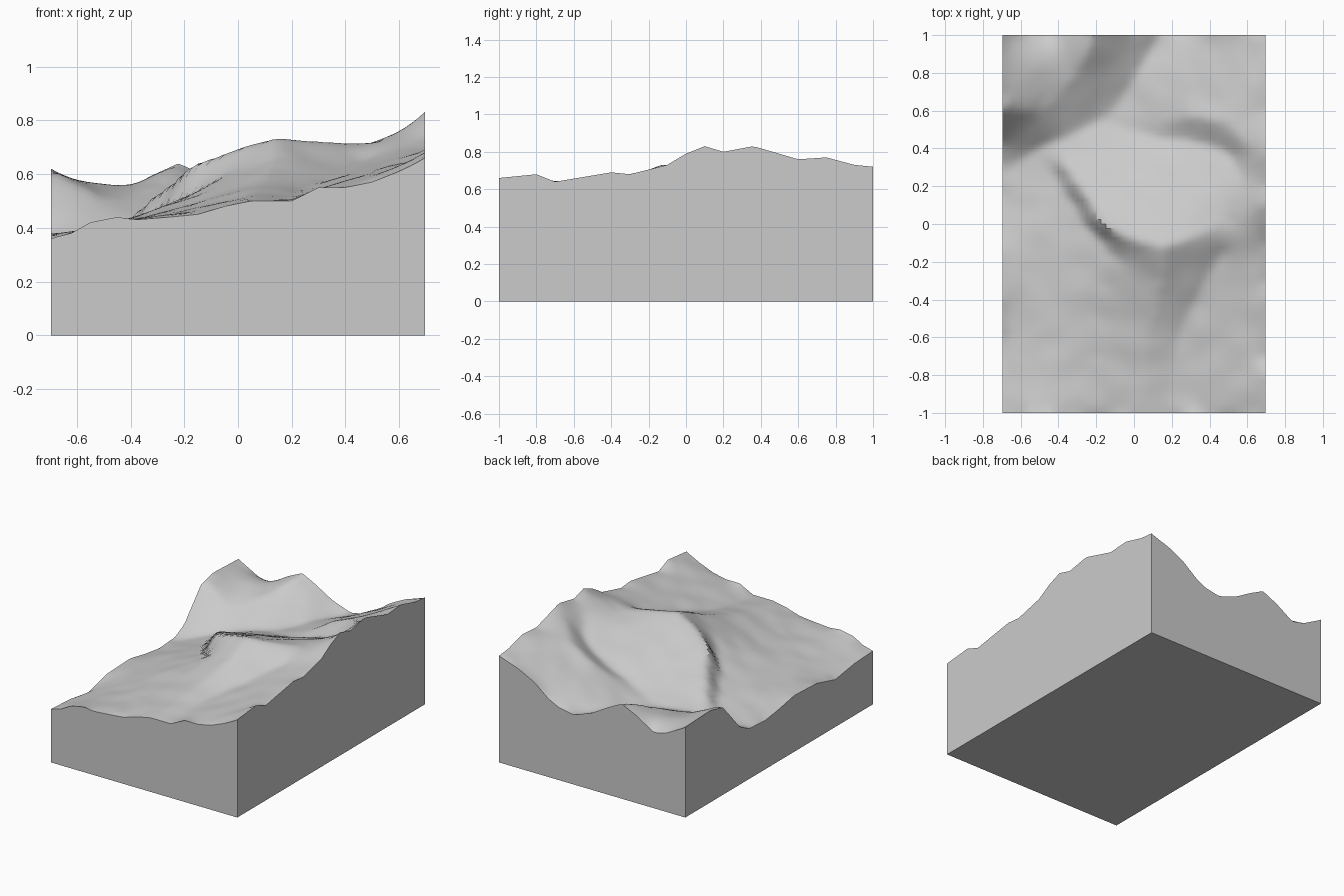
import bpy
import bmesh
from mathutils import Vector, noise

cube = bpy.data.objects.get("Cube")
if cube:
    bpy.data.objects.remove(cube)

HALF_X, HALF_Y = 0.695, 1.0
COLUMNS, ROWS = 56, 80

# Border outlines: (position along the side, height), in hundredths
front_edge = [(-70, 36), (-62, 38), (-55, 42), (-45, 44), (-38, 43), (-25, 44), (-15, 45),
              (-5, 48), (5, 50), (20, 50), (30, 55), (40, 55), (50, 57), (60, 61), (70, 66)]
back_edge = [(-70, 61), (-55, 53), (-46, 51), (-33, 59), (-22, 64), (-12, 59), (0, 52),
             (14, 47), (25, 49), (33, 53), (43, 61), (55, 67), (70, 72)]
left_edge = [(-100, 36), (-80, 35), (-60, 32), (-40, 37), (-16, 38), (0, 35), (15, 33),
             (32, 34), (42, 39), (50, 48), (60, 59), (73, 62), (100, 61)]
right_edge = [(-100, 66), (-80, 68), (-70, 64), (-40, 69), (-30, 68), (-10, 73), (0, 79),
              (10, 83), (20, 80), (36, 83), (60, 76), (75, 77), (90, 73), (100, 72)]

# Crest and stream lines: (x, y, height), in hundredths
main_ridge = [(69, 10, 82), (50, 2, 71), (32, -7, 72), (15, -12, 74), (0, -8, 70),
              (-15, -2, 65), (-30, 21, 53), (-38, 33, 46)]
north_ridge = [(-22, 99, 64), (-28, 85, 59), (-42, 68, 52), (-50, 62, 51), (-60, 60, 55), (-68, 64, 60)]
east_spur = [(69, 36, 82), (60, 44, 75), (48, 54, 70), (36, 57, 65), (20, 55, 56)]
south_spur = [(15, -12, 74), (14, -30, 66), (12, -45, 60), (6, -65, 54), (3, -99, 50)]
west_spur = [(-15, -28, 53), (-18, -45, 50), (-20, -70, 46)]
main_valley = [(14, 99, 47), (0, 75, 46), (-12, 58, 44), (-35, 46, 42), (-50, 40, 37), (-68, 28, 33)]
east_gully = [(58, 24, 73), (50, 38, 64), (35, 43, 58), (12, 46, 50), (-12, 54, 44)]
south_gully = [(48, -14, 66), (38, -30, 61), (28, -50, 56), (22, -65, 53), (20, -99, 50)]
west_gully = [(-8, -20, 57), (-25, 0, 48), (-38, 20, 42), (-50, 36, 37)]
west_bench = [(-50, -5, 41), (-50, -50, 40), (-45, -80, 42)]
features = [main_ridge, north_ridge, east_spur, south_spur, west_spur, main_valley,
            east_gully, south_gully, west_gully, west_bench]


def outline_height(outline, position):
    """Linear height along a border outline."""
    position *= 100
    for (a, low), (b, high) in zip(outline, outline[1:]):
        if position <= b:
            factor = max(0.0, (position - a) / (b - a))
            return (low + (high - low) * factor) / 100
    return outline[-1][1] / 100


def grid_x(i):
    return HALF_X * (2 * i / COLUMNS - 1)


def grid_y(j):
    return HALF_Y * (2 * j / ROWS - 1)


def on_border(i, j):
    return i in (0, COLUMNS) or j in (0, ROWS)


# Fix the known heights on the grid
fixed = {}
for line in features:
    for start, end in zip(line, line[1:]):
        a, b = Vector(start) / 100, Vector(end) / 100
        steps = int((b - a).length * ROWS) + 1
        for step in range(steps + 1):
            point = a.lerp(b, step / steps)
            i = round((point.x / HALF_X + 1) * COLUMNS / 2)
            j = round((point.y / HALF_Y + 1) * ROWS / 2)
            fixed[i, j] = point.z
for i in range(COLUMNS + 1):
    fixed[i, 0] = outline_height(front_edge, grid_x(i))
    fixed[i, ROWS] = outline_height(back_edge, grid_x(i))
for j in range(ROWS + 1):
    fixed[0, j] = outline_height(left_edge, grid_y(j))
    fixed[COLUMNS, j] = outline_height(right_edge, grid_y(j))

# Stretch a surface between the fixed lines
height = [[fixed.get((i, j), 0.5) for j in range(ROWS + 1)] for i in range(COLUMNS + 1)]
free = [(i, j) for i in range(1, COLUMNS) for j in range(1, ROWS) if (i, j) not in fixed]


def neighbour_mean(i, j):
    return (height[i - 1][j] + height[i + 1][j] + height[i][j - 1] + height[i][j + 1]) / 4


for sweep in range(250):
    for i, j in free:
        height[i][j] += 1.6 * (neighbour_mean(i, j) - height[i][j])

# Round off the creases slightly
for sweep in range(2):
    for i in range(1, COLUMNS):
        for j in range(1, ROWS):
            height[i][j] += 0.4 * (neighbour_mean(i, j) - height[i][j])

# Terrain block: relief, side walls and flat underside
bm = bmesh.new()
top = []
for i in range(COLUMNS + 1):
    column = []
    for j in range(ROWS + 1):
        x, y, z = grid_x(i), grid_y(j), height[i][j]
        if not on_border(i, j):
            z += 0.007 * noise.noise(Vector((x * 7, y * 7, 0)))
        column.append(bm.verts.new((x, y, z)))
    top.append(column)
for i in range(COLUMNS):
    for j in range(ROWS):
        bm.faces.new((top[i][j], top[i + 1][j], top[i + 1][j + 1], top[i][j + 1]))

rim = [top[i][0] for i in range(COLUMNS)]
rim += [top[COLUMNS][j] for j in range(ROWS)]
rim += [top[i][ROWS] for i in range(COLUMNS, 0, -1)]
rim += [top[0][j] for j in range(ROWS, 0, -1)]
base = [bm.verts.new((v.co.x, v.co.y, 0)) for v in rim]
for k in range(len(rim)):
    n = (k + 1) % len(rim)
    bm.faces.new((rim[k], base[k], base[n], rim[n]))
bm.faces.new(base[::-1])
bmesh.ops.recalc_face_normals(bm, faces=bm.faces[:])

mesh = bpy.data.meshes.new("terrain_block")
bm.to_mesh(mesh)
bm.free()
terrain = bpy.data.objects.new("terrain_block", mesh)
bpy.context.collection.objects.link(terrain)

# Plain grey stone colour
stone = bpy.data.materials.new("light_grey_stone")
stone.use_nodes = True
colour = (0.6, 0.6, 0.6, 1)
stone.diffuse_color = colour
stone.node_tree.nodes["Principled BSDF"].inputs["Base Color"].default_value = colour
mesh.materials.append(stone)

bpy.ops.object.select_all(action="DESELECT")
terrain.select_set(True)
bpy.context.view_layer.objects.active = terrain
bpy.ops.object.shade_smooth_by_angle()
